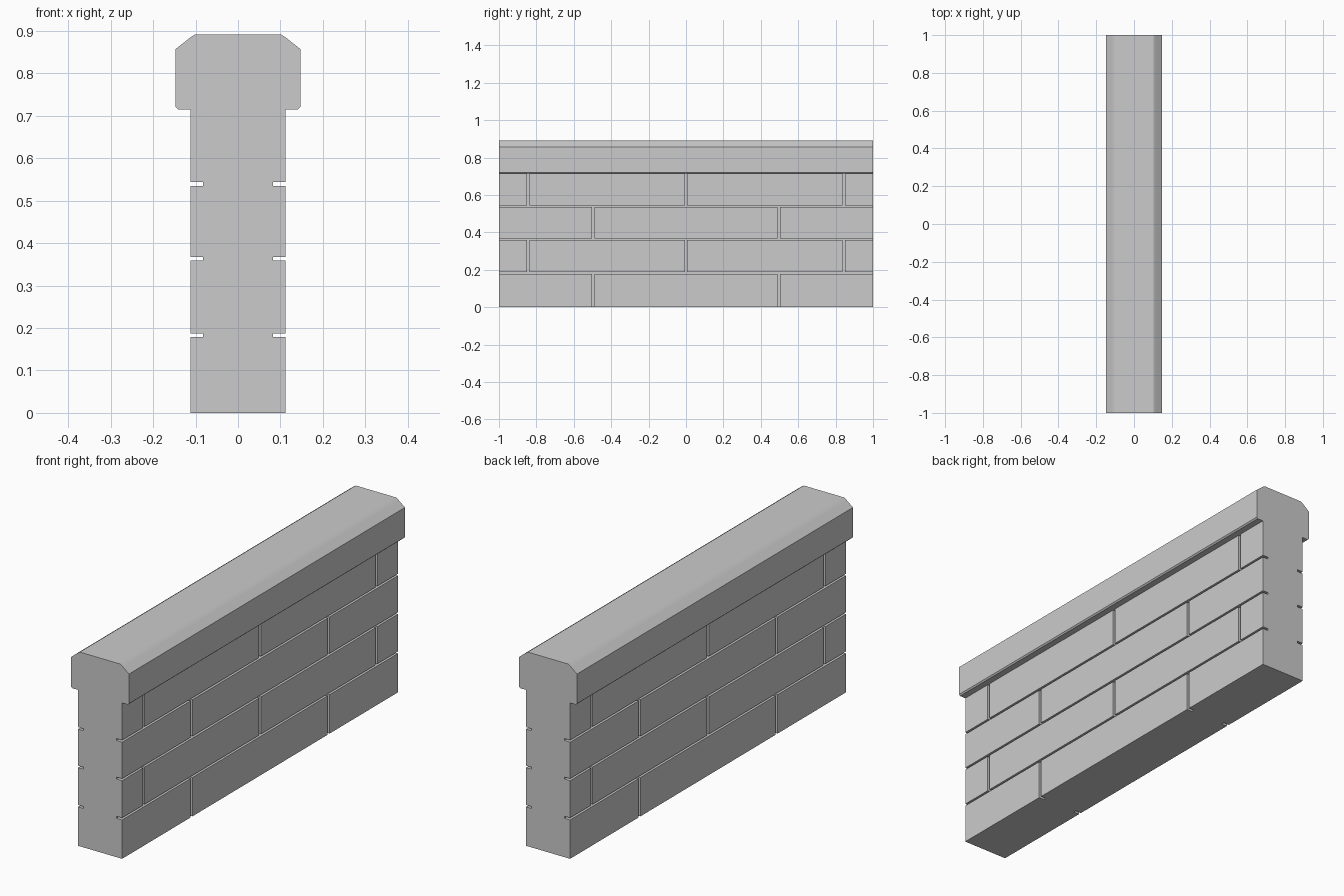
import bpy, bmesh
from mathutils import Matrix, Vector

if "Cube" in bpy.data.objects:
    bpy.data.objects.remove(bpy.data.objects["Cube"])

HALF_W, CORE_W, CAP_Z = 0.112, 0.083, 0.715
JOINTS_Z = [0.183, 0.363, 0.5395]   # bed joint centres
GAP = 0.009


def add_box(bm, x, y, z):
    size = Vector((x[1] - x[0], y[1] - y[0], z[1] - z[0]))
    mid = Vector((sum(x) / 2, sum(y) / 2, sum(z) / 2))
    bmesh.ops.create_cube(bm, size=1, matrix=Matrix.Translation(mid) @ Matrix.Diagonal(size.to_4d()))


def make_object(name, bm):
    bmesh.ops.recalc_face_normals(bm, faces=bm.faces)
    mesh = bpy.data.meshes.new(name)
    bm.to_mesh(mesh)
    bm.free()
    ob = bpy.data.objects.new(name, mesh)
    bpy.context.collection.objects.link(ob)
    return ob


# Wall body
bm = bmesh.new()
add_box(bm, (-HALF_W, HALF_W), (-1, 1), (0, CAP_Z))
wall = make_object("brick_wall", bm)

# Mortar joints, cut into both faces
bm = bmesh.new()
levels = [-0.05] + JOINTS_Z + [CAP_Z + 0.05]
for side in (-1, 1):
    x = sorted((side * CORE_W, side * (HALF_W + 0.05)))
    for z in JOINTS_Z:
        add_box(bm, x, (-1.05, 1.05), (z - GAP / 2, z + GAP / 2))
    for row in range(4):
        for y in ((-0.497, 0.497) if row % 2 == 0 else (-0.843, 0, 0.843)):
            add_box(bm, x, (y - 0.0065, y + 0.0065), (levels[row], levels[row + 1]))
cutter = make_object("joint_cutter", bm)
cutter.hide_render = True

mod = wall.modifiers.new("joints", 'BOOLEAN')
mod.operation, mod.solver, mod.object = 'DIFFERENCE', 'EXACT', cutter
mod.use_self = True
bpy.context.view_layer.objects.active = wall
bpy.ops.object.modifier_apply(modifier=mod.name)
bpy.data.objects.remove(cutter)

# Coping stone: chamfered profile extruded along the wall
half = [(0.141, CAP_Z), (0.147, 0.721), (0.147, 0.857), (0.113, 0.884), (0.102, 0.891)]
profile = half + [(-x, z) for x, z in reversed(half)]
bm = bmesh.new()
face = bm.faces.new([bm.verts.new((x, -1, z)) for x, z in profile])
ext = bmesh.ops.extrude_face_region(bm, geom=[face], use_keep_orig=True)
bmesh.ops.translate(bm, vec=(0, 2, 0), verts=[v for v in ext["geom"] if isinstance(v, bmesh.types.BMVert)])
make_object("coping", bm)
